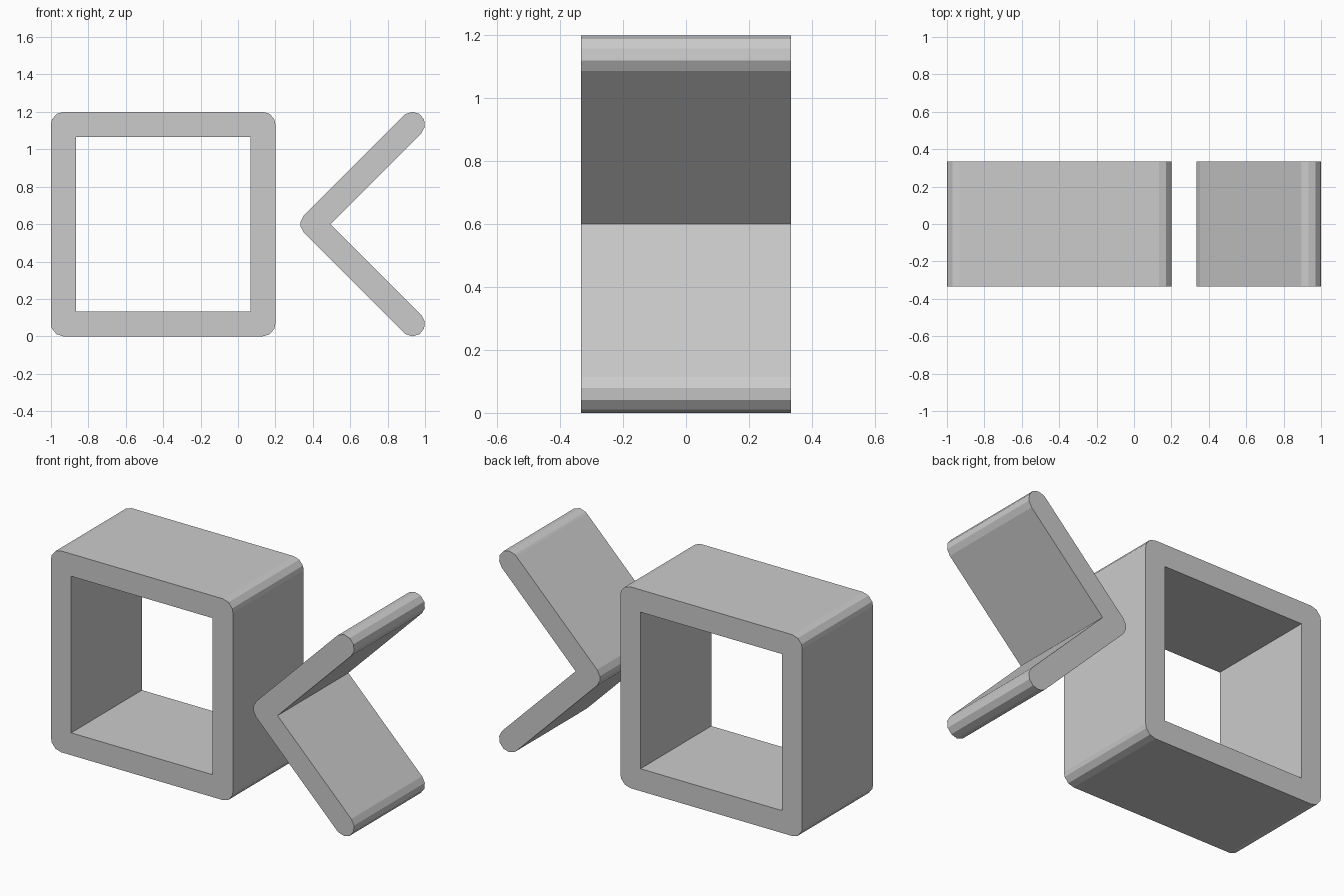
import bpy, bmesh
from math import cos, sin, radians, pi
from mathutils import Matrix

cube = bpy.data.objects.get("Cube")
if cube:
    bpy.data.objects.remove(cube, do_unlink=True)

R = 1 / 15        # rounding radius, half the wall thickness
DEPTH = 1 / 3     # half depth along y

grey = bpy.data.materials.new("light_grey")
grey.use_nodes = True
grey.diffuse_color = (0.6, 0.6, 0.6, 1)
grey.node_tree.nodes["Principled BSDF"].inputs["Base Color"].default_value = (0.6, 0.6, 0.6, 1)


def arc(cx, cz, angles):
    """Points on a rounding circle, angles in degrees."""
    return [(cx + R * cos(radians(a)), cz + R * sin(radians(a))) for a in angles]


def prism(name, outlines):
    """Extrude filled x-z outlines along y; inner outlines become holes."""
    curve = bpy.data.curves.new(name + "_profile", 'CURVE')
    curve.dimensions = '2D'
    curve.fill_mode = 'BOTH'
    curve.extrude = DEPTH
    for points in outlines:
        spline = curve.splines.new('POLY')
        spline.points.add(len(points) - 1)
        for p, (x, z) in zip(spline.points, points):
            p.co = (x, z, 0, 1)
        spline.use_cyclic_u = True
    helper = bpy.data.objects.new(name + "_helper", curve)
    bpy.context.collection.objects.link(helper)
    graph = bpy.context.evaluated_depsgraph_get()
    mesh = bpy.data.meshes.new_from_object(helper.evaluated_get(graph))
    bpy.data.objects.remove(helper, do_unlink=True)

    bm = bmesh.new()
    bm.from_mesh(mesh)
    bm.transform(Matrix.Rotation(pi / 2, 4, 'X'))
    bmesh.ops.remove_doubles(bm, verts=bm.verts, dist=0.0001)
    bmesh.ops.recalc_face_normals(bm, faces=bm.faces)
    for f in bm.faces:
        f.smooth = False
    bm.to_mesh(mesh)
    bm.free()
    mesh.name = name
    mesh.materials.clear()
    mesh.materials.append(grey)
    obj = bpy.data.objects.new(name, mesh)
    bpy.context.collection.objects.link(obj)
    return obj


# Square tube: rounded outer corners, sharp inner corners
left, right, low, high = -1 + R, 0.2 - R, R, 1.2 - R
corner = [0, 22.5, 56.25, 90]
outer = (arc(right, high, corner)
         + arc(left, high, [180 - a for a in reversed(corner)])
         + arc(left, low, [180 + a for a in corner])
         + arc(right, low, [-a for a in reversed(corner)]))
inner = [(left + R, low + R), (right - R, low + R),
         (right - R, high - R), (left + R, high - R)]
prism("square_tube", [outer, inner])

# Chevron: two rounded arms meeting at a left-pointing tip
end = [-45, -11.25, 22.5, 56.25, 90, 123.75, 135]
chevron = (arc(1 - R, 1.2 - R, end)
           + arc(0.4, 0.6, [135, 168.75, 191.25, 225])
           + arc(1 - R, R, [-a for a in reversed(end)])
           + [(0.4 + R * 2 ** 0.5, 0.6)])
prism("chevron", [chevron])
